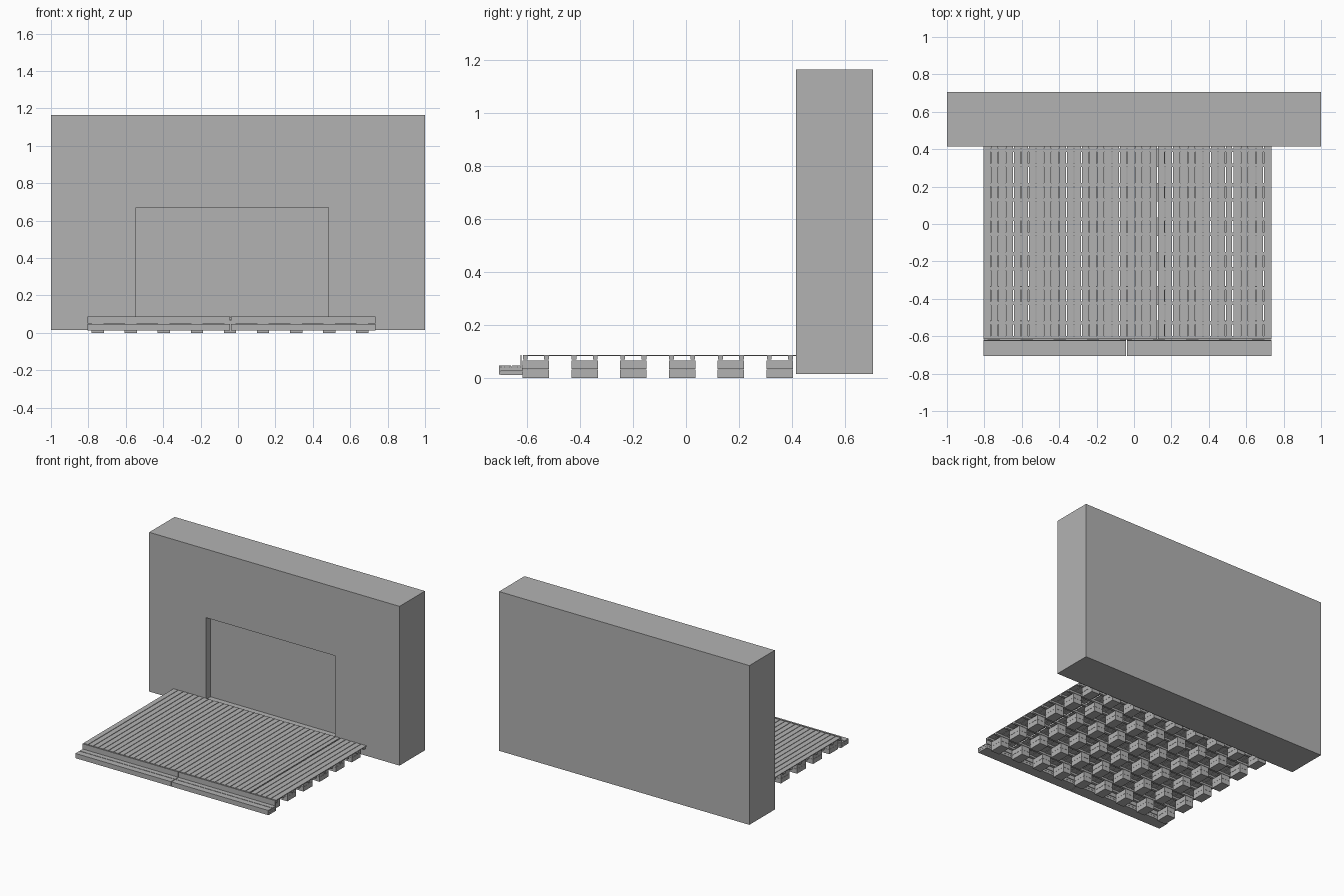
import bpy, bmesh
from mathutils import Vector

default = bpy.data.objects.get("Cube")
if default:
    bpy.data.objects.remove(default, do_unlink=True)

# Single flat colour
grey = bpy.data.materials.new("plain_grey")
grey.use_nodes = True
colour = (0.448, 0.448, 0.448, 1)
grey.diffuse_color = colour
grey.node_tree.nodes["Principled BSDF"].inputs["Base Color"].default_value = colour


def finish(name, bm):
    mesh = bpy.data.meshes.new(name)
    bm.to_mesh(mesh)
    bm.free()
    mesh.materials.append(grey)
    obj = bpy.data.objects.new(name, mesh)
    bpy.context.collection.objects.link(obj)
    return obj


def add_box(bm, x, y, z):
    """Add a box given its (min, max) range on each axis."""
    verts = bmesh.ops.create_cube(bm, size=1)["verts"]
    for v in verts:
        v.co = Vector([r[0] if c < 0 else r[1] for c, r in zip(v.co, (x, y, z))])
    return verts


LEFT, RIGHT, SPLIT = -0.805, 0.735, -0.04
DECK_FRONT, DECK_BACK = -0.615, 0.415
PEDESTAL_Y = [-0.567 + i * 0.1842 for i in range(6)]
PEDESTAL_X = [-0.75 + i * 0.1768 for i in range(9)]

# House wall with a shallow door recess in the front face
bm = bmesh.new()
add_box(bm, (-1, 1), (0.415, 0.705), (0.015, 1.165))
front = min(bm.faces, key=lambda f: f.calc_center_median().y)
bmesh.ops.inset_individual(bm, faces=[front], thickness=0.1)
for v in front.verts:
    v.co.x = -0.545 if v.co.x < 0 else 0.483
    v.co.z = 0.08 if v.co.z < 0.5 else 0.67
opening = [v.co.copy() for v in front.verts]
bmesh.ops.inset_individual(bm, faces=[front], thickness=0.01)
for v in front.verts:
    nearest = min(opening, key=lambda p: (p - v.co).length)
    v.co = nearest + Vector((0, 0.05, 0))
finish("wall", bm)

# Pedestals: two stacked blocks under every crossing
bm = bmesh.new()
for cx in PEDESTAL_X:
    for cy in PEDESTAL_Y:
        for z in ((0.003, 0.036), (0.037, 0.07)):
            add_box(bm, (cx - 0.033, cx + 0.033), (cy - 0.05, cy + 0.05), z)
finish("pedestal_blocks", bm)

# Joists: a pair along each row of pedestals, butted end to end
bm = bmesh.new()
for cy in PEDESTAL_Y:
    for side in (-1, 1):
        y = cy + side * 0.04
        for x in ((LEFT, 0.123), (0.127, RIGHT)):
            add_box(bm, x, (y - 0.009, y + 0.009), (0.07, 0.083))
finish("joists", bm)

# Deck planks running front to back, with one wider gap
bm = bmesh.new()
COUNT = 38
pitch = (RIGHT - LEFT) / COUNT
for i in range(COUNT):
    x0 = LEFT + i * pitch
    gap = 0.009 if i == 32 else 0.004
    x1 = RIGHT if i == COUNT - 1 else x0 + pitch - gap
    add_box(bm, (x0, x1), (DECK_FRONT, DECK_BACK), (0.083, 0.088))
finish("deck_planks", bm)

# Fascia and low front step, each made of two lengths
fascia, base, battens, treads = (bmesh.new() for _ in range(4))
for x in ((LEFT, SPLIT - 0.002), (SPLIT + 0.002, RIGHT)):
    add_box(fascia, x, (-0.625, -0.62), (0.05, 0.088))
    for z in ((0.012, 0.026), (0.027, 0.04)):
        add_box(base, x, (-0.7, -0.617), z)
    for y in (-0.692, -0.663, -0.63):
        add_box(battens, x, (y - 0.006, y + 0.006), (0.04, 0.044))
    for y in ((-0.705, -0.661), (-0.657, -0.617)):
        add_box(treads, x, y, (0.044, 0.048))
    add_box(treads, x, (-0.705, -0.701), (0.014, 0.044))
finish("deck_fascia", fascia)
finish("step_base", base)
finish("step_battens", battens)
finish("step_treads", treads)

# Rest everything on the ground
for obj in bpy.context.collection.objects:
    if obj.type == "MESH" and obj.name == "pedestal_blocks":
        obj.location.z = -0.003
